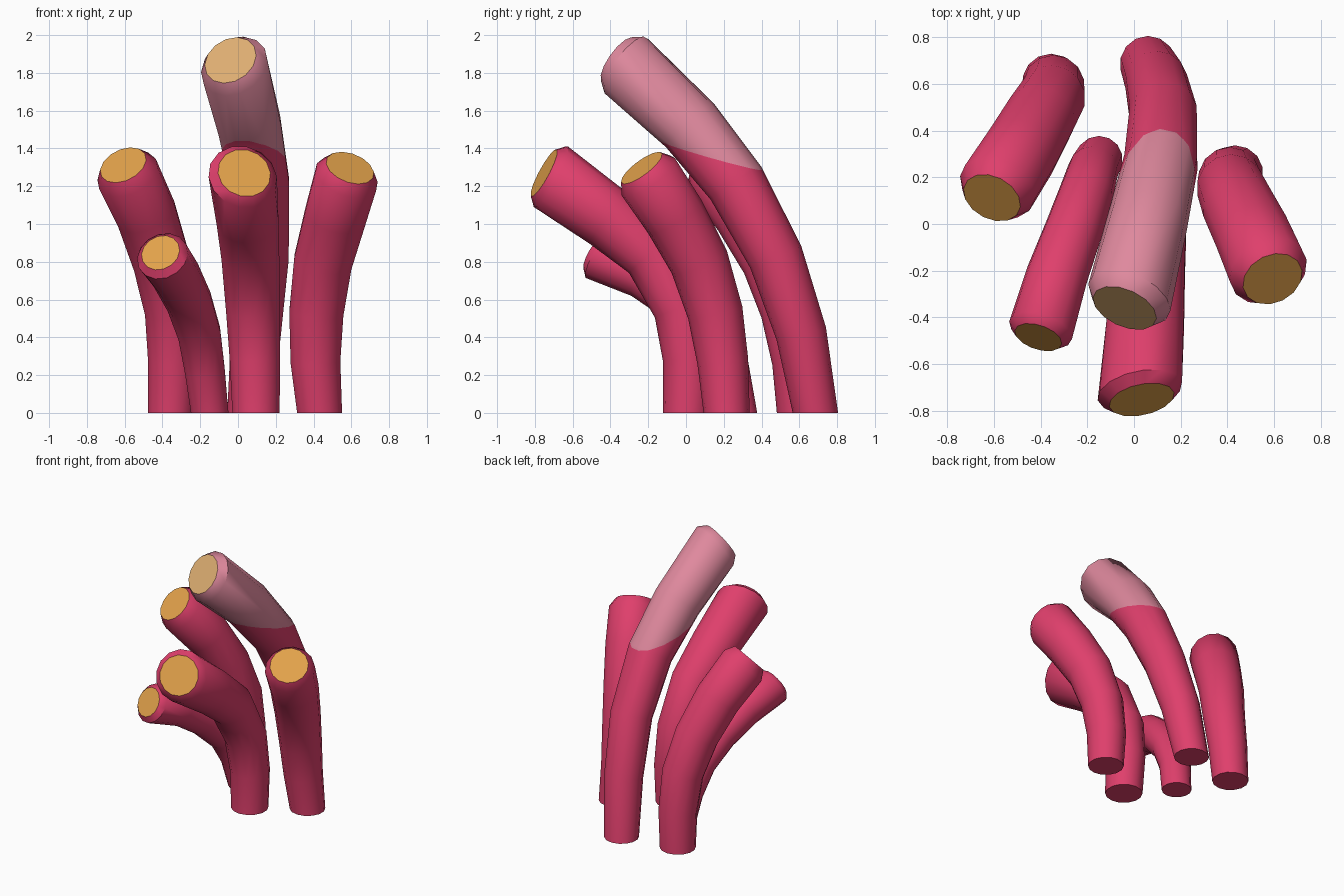
import bpy, bmesh, math
from mathutils import Vector

if "Cube" in bpy.data.objects:
    bpy.data.objects.remove(bpy.data.objects["Cube"])

SIDES = 14


def material(name, rgb):
    m = bpy.data.materials.new(name)
    m.diffuse_color = (*rgb, 1)
    m.use_nodes = True
    m.node_tree.nodes["Principled BSDF"].inputs["Base Color"].default_value = m.diffuse_color
    return m


CRIMSON = material("crimson", (0.74, 0.05, 0.15))
GOLD = material("gold", (0.76, 0.36, 0.07))
PINK = material("pale_pink", (0.74, 0.25, 0.34))
PALE_GOLD = material("pale_gold", (0.74, 0.43, 0.17))


def branch(name, path, bleached=False):
    """Tube along (x, y, z, radius) points; the last point is the flat gold tip."""
    pts = [Vector(p[:3]) for p in path]
    n = len(pts)
    bm = bmesh.new()
    rings = []
    for i, p in enumerate(path):
        if i == 0:
            t = Vector((0, 0, 1))
        elif i >= n - 2:
            t = (pts[-1] - pts[-2]).normalized()
        else:
            t = ((pts[i] - pts[i - 1]).normalized()
                 + (pts[i + 1] - pts[i]).normalized()).normalized()
        # shortest rotation from vertical keeps the rings aligned
        q = Vector((0, 0, 1)).rotation_difference(t)
        ring = []
        for k in range(SIDES):
            a = 2 * math.pi * (k + 0.5) / SIDES
            ring.append(bm.verts.new(
                pts[i] + q @ Vector((math.cos(a), math.sin(a), 0)) * p[3]))
        rings.append(ring)
    for lo, hi in zip(rings, rings[1:]):
        for k in range(SIDES):
            j = (k + 1) % SIDES
            bm.faces.new((lo[k], lo[j], hi[j], hi[k]))
    bm.faces.new(rings[0][::-1])
    tip = bm.faces.new(rings[-1])
    tip.material_index = 1

    # bleached upper part, split along a tilted plane
    if bleached:
        co, no = Vector((0, 0, 1.405)), Vector((0.08, 0.27, 1)).normalized()
        bmesh.ops.bisect_plane(bm, geom=bm.verts[:] + bm.edges[:] + bm.faces[:],
                               plane_co=co, plane_no=no)
        for f in bm.faces:
            if (f.calc_center_median() - co).dot(no) > 0:
                f.material_index += 2

    me = bpy.data.meshes.new(name)
    bm.to_mesh(me)
    bm.free()
    for m in (CRIMSON, GOLD, PINK, PALE_GOLD) if bleached else (CRIMSON, GOLD):
        me.materials.append(m)
    ob = bpy.data.objects.new(name, me)
    bpy.context.collection.objects.link(ob)
    bpy.ops.object.select_all(action='DESELECT')
    ob.select_set(True)
    bpy.context.view_layer.objects.active = ob
    bpy.ops.object.shade_smooth_by_angle(angle=math.radians(45))


branch("tall_branch", [
    (0.06, 0.685, 0, .12), (0.095, 0.61, 0.42, .135), (0.125, 0.475, 0.826, .147),
    (0.115, 0.264, 1.217, .16), (0.06, 0.02, 1.523, .172),
    (-0.02, -0.315, 1.835, .187), (-0.04, -0.36, 1.867, .145)], bleached=True)

branch("front_branch", [
    (0.095, 0.005, 0, .128), (0.09, 0.015, 0.28, .137), (0.08, -0.025, 0.55, .147),
    (0.065, -0.18, 0.84, .157), (0.05, -0.41, 1.03, .168),
    (0.025, -0.715, 1.25, .185), (0.033, -0.752, 1.27, .142)])

branch("short_branch", [
    (-0.15, 0.275, 0, .102), (-0.175, 0.23, 0.22, .108), (-0.205, 0.13, 0.42, .116),
    (-0.26, -0.03, 0.59, .124), (-0.33, -0.22, 0.73, .132),
    (-0.40, -0.455, 0.83, .14), (-0.41, -0.485, 0.848, .105)])

branch("right_branch", [
    (0.432, 0.215, 0, .122), (0.41, 0.195, 0.27, .135), (0.415, 0.155, 0.53, .147),
    (0.45, 0.07, 0.80, .158), (0.515, -0.06, 1.04, .167),
    (0.575, -0.20, 1.25, .173), (0.593, -0.235, 1.297, .133)])

branch("left_branch", [
    (-0.355, 0.605, 0, .124), (-0.345, 0.59, 0.27, .134), (-0.352, 0.54, 0.54, .145),
    (-0.405, 0.45, 0.80, .155), (-0.485, 0.31, 1.05, .164),
    (-0.585, 0.155, 1.265, .17), (-0.608, 0.112, 1.312, .13)])
